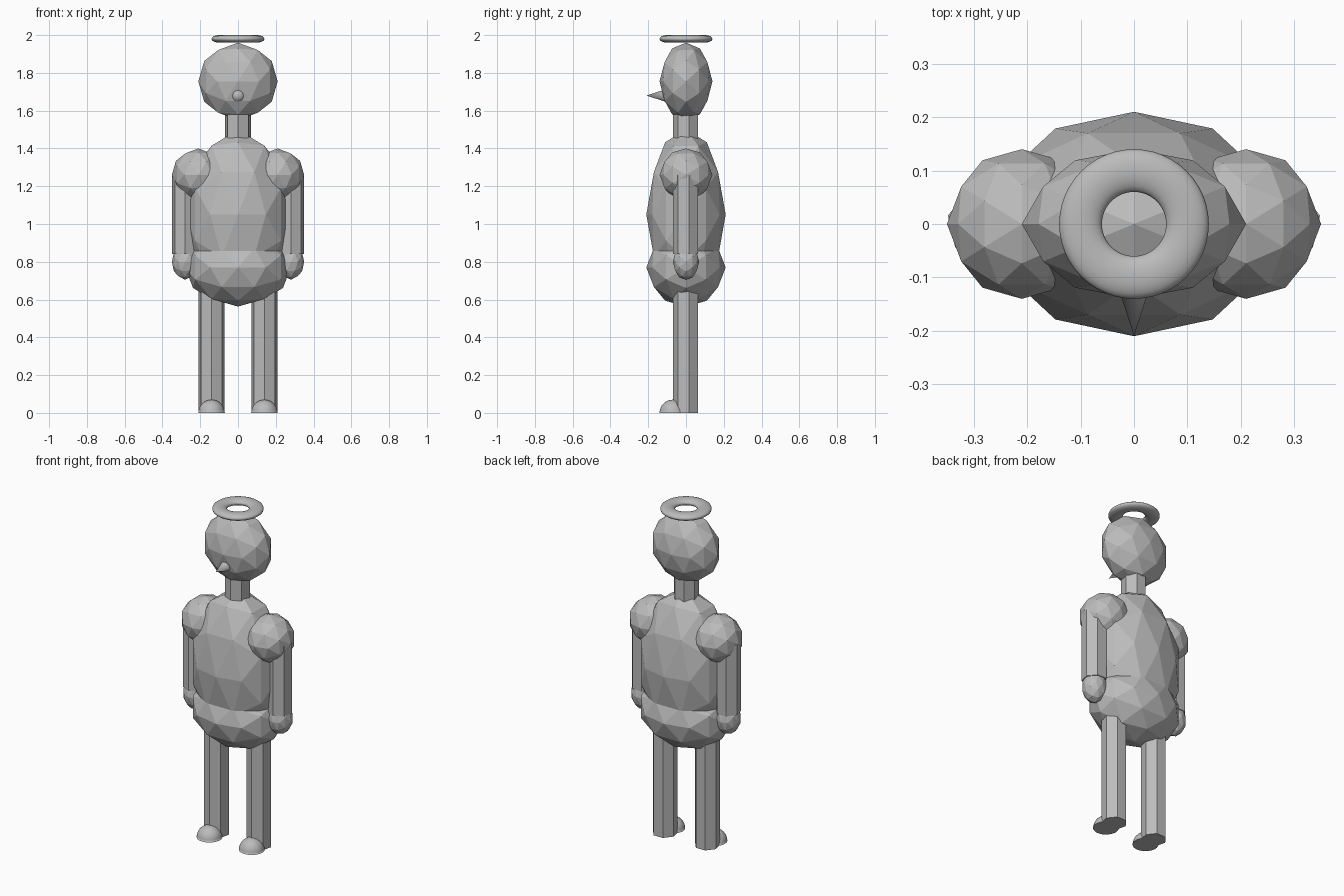
import bpy
import bmesh
from math import atan, pi, radians
from mathutils import Matrix

cube = bpy.data.objects.get("Cube")
if cube:
    bpy.data.objects.remove(cube)

grey = bpy.data.materials.new("plain_grey")
grey.use_nodes = True
COLOUR = (0.5, 0.5, 0.5, 1)
grey.diffuse_color = COLOUR
grey.node_tree.nodes["Principled BSDF"].inputs["Base Color"].default_value = COLOUR

# Turns an icosphere so its mirror planes lie on the three main axes
ALIGN = Matrix.Rotation(atan((1 + 5 ** 0.5) / 2), 4, 'Y')


def finish(name, bm, location, smooth=False):
    mesh = bpy.data.meshes.new(name)
    bmesh.ops.recalc_face_normals(bm, faces=bm.faces)
    bm.to_mesh(mesh)
    bm.free()
    mesh.materials.append(grey)
    obj = bpy.data.objects.new(name, mesh)
    obj.location = location
    bpy.context.collection.objects.link(obj)
    for poly in mesh.polygons:
        poly.use_smooth = smooth
    return obj


def faceted_ball(name, location, radii):
    bm = bmesh.new()
    bmesh.ops.create_icosphere(bm, subdivisions=2, radius=1, matrix=ALIGN)
    bmesh.ops.scale(bm, vec=radii, verts=bm.verts)
    return finish(name, bm, location)


def post(name, x, bottom, top, radius=0.07):
    # Seven-sided column with one corner pointing forward
    bm = bmesh.new()
    bmesh.ops.create_cone(bm, cap_ends=True, segments=7, radius1=radius,
                          radius2=radius, depth=top - bottom)
    front = min(bm.verts, key=lambda v: v.co.y).co
    turn = -pi / 2 - Matrix.Identity(2).col[0].angle_signed(front.xy) * -1
    bmesh.ops.rotate(bm, verts=bm.verts, matrix=Matrix.Rotation(turn, 3, 'Z'))
    return finish(name, bm, (x, 0, (bottom + top) / 2))


def foot(name, x):
    # Smooth half ball resting on the ground
    bm = bmesh.new()
    bmesh.ops.create_uvsphere(bm, u_segments=32, v_segments=16, radius=0.07)
    cut = bmesh.ops.bisect_plane(bm, geom=bm.verts[:] + bm.edges[:] + bm.faces[:],
                                 plane_co=(0, 0, 0), plane_no=(0, 0, -1),
                                 clear_outer=True)
    rim = [e for e in cut["geom_cut"] if isinstance(e, bmesh.types.BMEdge)]
    if not rim:
        rim = [e for e in bm.edges if e.is_boundary]
    bmesh.ops.contextual_create(bm, geom=rim)
    obj = finish(name, bm, (x, -0.07, 0), True)
    for poly in obj.data.polygons:
        poly.use_smooth = len(poly.vertices) < 5


# Head, neck and trunk
faceted_ball("head", (0, 0, 1.755), (0.21, 0.14, 0.205))
post("neck", 0, 1.45, 1.62)
faceted_ball("body", (0, 0, 1.05), (0.28, 0.21, 0.45))
faceted_ball("hips", (0, 0, 0.77), (0.28, 0.21, 0.207))

# Limbs on both sides
for side, s in (("left", 1), ("right", -1)):
    faceted_ball(side + "_shoulder", (s * 0.21, 0, 1.26), (0.14, 0.14, 0.14))
    post(side + "_arm", s * 0.28, 0.84, 1.26)
    faceted_ball(side + "_hand", (s * 0.28, 0, 0.8), (0.07, 0.07, 0.095))
    post(side + "_leg", s * 0.14, 0, 0.66)
    foot(side + "_foot", s * 0.14)

# Pointed nose
bm = bmesh.new()
bmesh.ops.create_cone(bm, cap_ends=True, segments=32, radius1=0.045,
                      radius2=0, depth=0.14, matrix=Matrix.Rotation(pi / 2, 4, 'X'))
nose = finish("nose", bm, (0, -0.14, 1.68), True)
for poly in nose.data.polygons:
    poly.use_smooth = len(poly.vertices) < 5

# Flattened ring above the head
bpy.ops.mesh.primitive_torus_add(major_segments=48, minor_segments=16,
                                 major_radius=0.1, minor_radius=0.04,
                                 location=(0, 0, 1.98))
halo = bpy.context.object
halo.name = "halo"
halo.scale.z = 0.5
halo.data.materials.append(grey)
bpy.ops.object.shade_smooth_by_angle(angle=radians(40))
